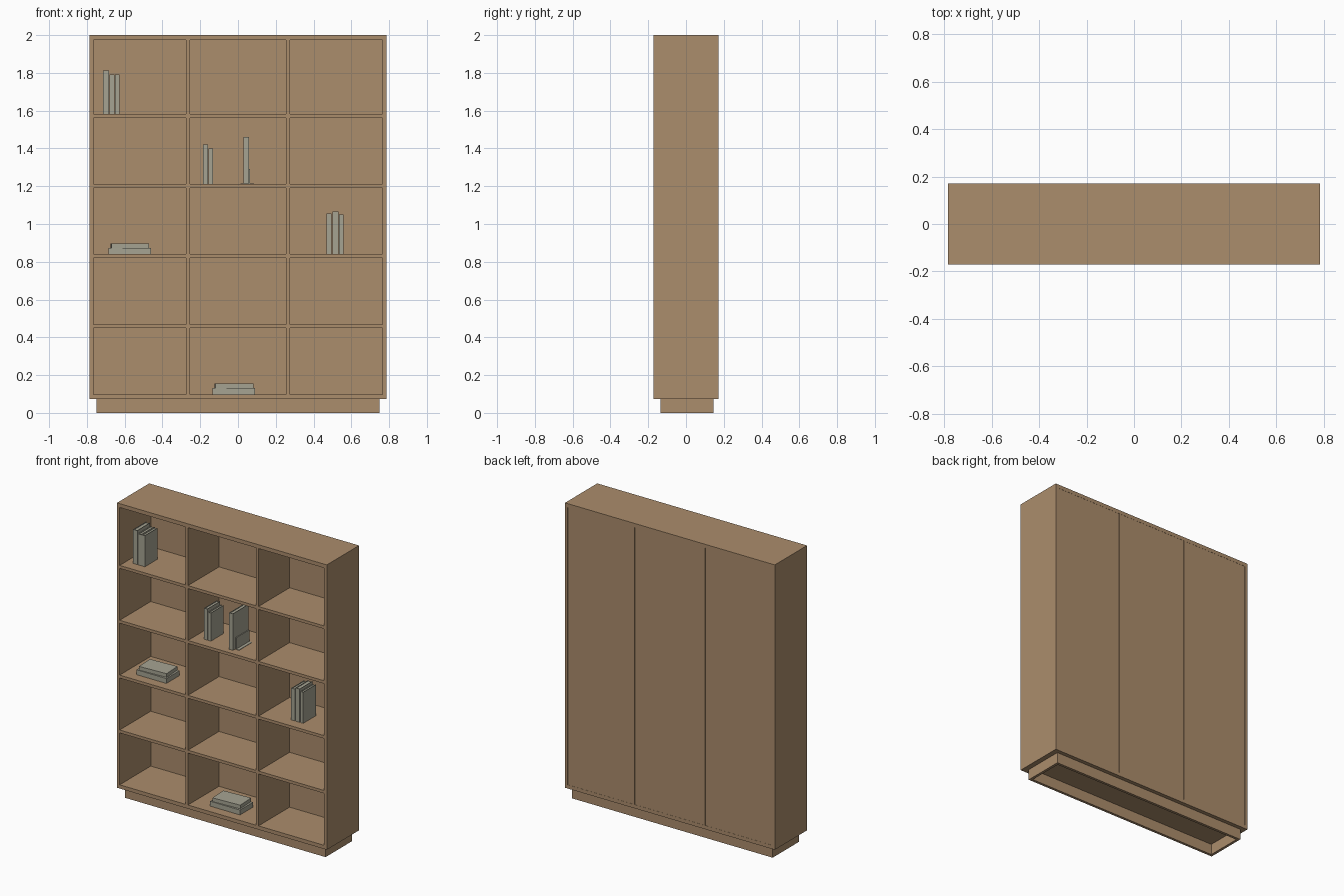
import bpy
import math

cube = bpy.data.objects.get("Cube")
if cube:
    bpy.data.objects.remove(cube, do_unlink=True)


def make_material(name, rgb):
    mat = bpy.data.materials.new(name)
    mat.use_nodes = True
    color = (*rgb, 1.0)
    mat.diffuse_color = color
    mat.node_tree.nodes["Principled BSDF"].inputs["Base Color"].default_value = color
    return mat


WOOD = make_material("light_oak", (0.41, 0.266, 0.15))
PAPER = make_material("warm_grey", (0.38, 0.37, 0.29))


def box(name, x, y, z, mat=WOOD, turn=0):
    """Box from (min, max) ranges, optionally turned about its vertical axis."""
    ranges = (x, y, z)
    half = [(r[1] - r[0]) / 2 for r in ranges]
    corners = [(i * half[0], j * half[1], k * half[2])
               for k in (-1, 1) for i, j in ((-1, -1), (1, -1), (1, 1), (-1, 1))]
    faces = [(3, 2, 1, 0), (4, 5, 6, 7)]
    faces += [(i, (i + 1) % 4, (i + 1) % 4 + 4, i + 4) for i in range(4)]
    mesh = bpy.data.meshes.new(name)
    mesh.from_pydata(corners, [], faces)
    mesh.materials.append(mat)
    obj = bpy.data.objects.new(name, mesh)
    obj.location = [(r[0] + r[1]) / 2 for r in ranges]
    obj.rotation_euler.z = math.radians(turn)
    bpy.context.collection.objects.link(obj)
    return obj


# Main dimensions
W, D, T = 0.785, 0.172, 0.02
BASE, FLOOR, CEIL = 0.073, 0.098, 1.974
BACK = D - 0.012
DIVIDER = 0.264
INNER = W - T

# Carcass
box("top_board", (-W, W), (-D, D), (CEIL, 2))
box("bottom_board", (-INNER, INNER), (-D, D), (BASE, FLOOR))
for side, s in (("left", 1), ("right", -1)):
    box(side + "_side", sorted((s * INNER, s * W)), (-D, D), (BASE, CEIL))
    box(side + "_divider", (s * DIVIDER - T / 2, s * DIVIDER + T / 2),
        (-D, BACK), (FLOOR, CEIL))

# Shelves, one run per bay between the dividers
pitch = 0.371
shelf_tops = [FLOOR + pitch * i for i in range(5)]
bays = [(-INNER, -DIVIDER - T / 2), (-DIVIDER + T / 2, DIVIDER - T / 2),
        (DIVIDER + T / 2, INNER)]
for level, z in enumerate(shelf_tops[1:], 1):
    for bay, x in enumerate(bays, 1):
        box(f"shelf_{level}_{bay}", x, (-D, BACK), (z - T, z))

# Back panels meeting behind the dividers
gap = 0.001
edges = (-INNER, -DIVIDER, DIVIDER, INNER)
for i in range(3):
    box(f"back_panel_{i + 1}", (edges[i] + gap, edges[i + 1] - gap),
        (BACK, D - 0.001), (FLOOR, CEIL))

# Hollow plinth frame
box("plinth_front", (-0.75, 0.75), (-0.135, -0.117), (0, BASE))
box("plinth_back", (-0.75, 0.75), (0.127, 0.145), (0, BASE))
for side, s in (("left", 1), ("right", -1)):
    box("plinth_" + side, sorted((s * 0.732, s * 0.75)), (-0.117, 0.127), (0, BASE))


def upright_book(name, x, y, z, height):
    """Spine at the front, two covers and a slightly lower page block."""
    c = 0.004
    top = z + height
    box(name + "_spine", x, (y[0], y[0] + c), (z, top), PAPER)
    box(name + "_cover_a", (x[0], x[0] + c), (y[0] + c, y[1]), (z, top), PAPER)
    box(name + "_cover_b", (x[1] - c, x[1]), (y[0] + c, y[1]), (z, top), PAPER)
    box(name + "_pages", (x[0] + c, x[1] - c), (y[0] + c, y[1] - c),
        (z + c, top - c), PAPER)


# Standing books: x range, shelf level, height
depth = (-0.10, 0.037)
standing = [
    ((-0.715, -0.683), 4, 0.23), ((-0.679, -0.654), 4, 0.21), ((-0.651, -0.627), 4, 0.21),
    ((-0.185, -0.159), 3, 0.21), ((-0.155, -0.133), 3, 0.19),
    ((0.468, 0.495), 2, 0.215), ((0.499, 0.532), 2, 0.225), ((0.536, 0.558), 2, 0.21),
]
for i, (x, level, height) in enumerate(standing, 1):
    upright_book(f"book_{i}", x, depth, shelf_tops[level], height)

# Single book held by a bookend
z = shelf_tops[3]
upright_book("propped_book", (0.029, 0.058), (-0.137, 0.03), z + 0.003, 0.247)
box("bookend_plate", (0.059, 0.064), (-0.11, 0.03), (z, z + 0.08), PAPER)
box("bookend_foot", (0.012, 0.085), (-0.11, 0.03), (z, z + 0.003), PAPER)

# Lying books in pairs
for name, x, level in (("middle", -0.573, 2), ("lower", -0.022, 0)):
    z = shelf_tops[level]
    box(name + "_stack_bottom", (x - 0.112, x + 0.112), (-0.107, 0.033),
        (z, z + 0.033), PAPER)
    box(name + "_stack_top", (x - 0.1, x + 0.1), (-0.097, 0.028),
        (z + 0.033, z + 0.058), PAPER, 3)
